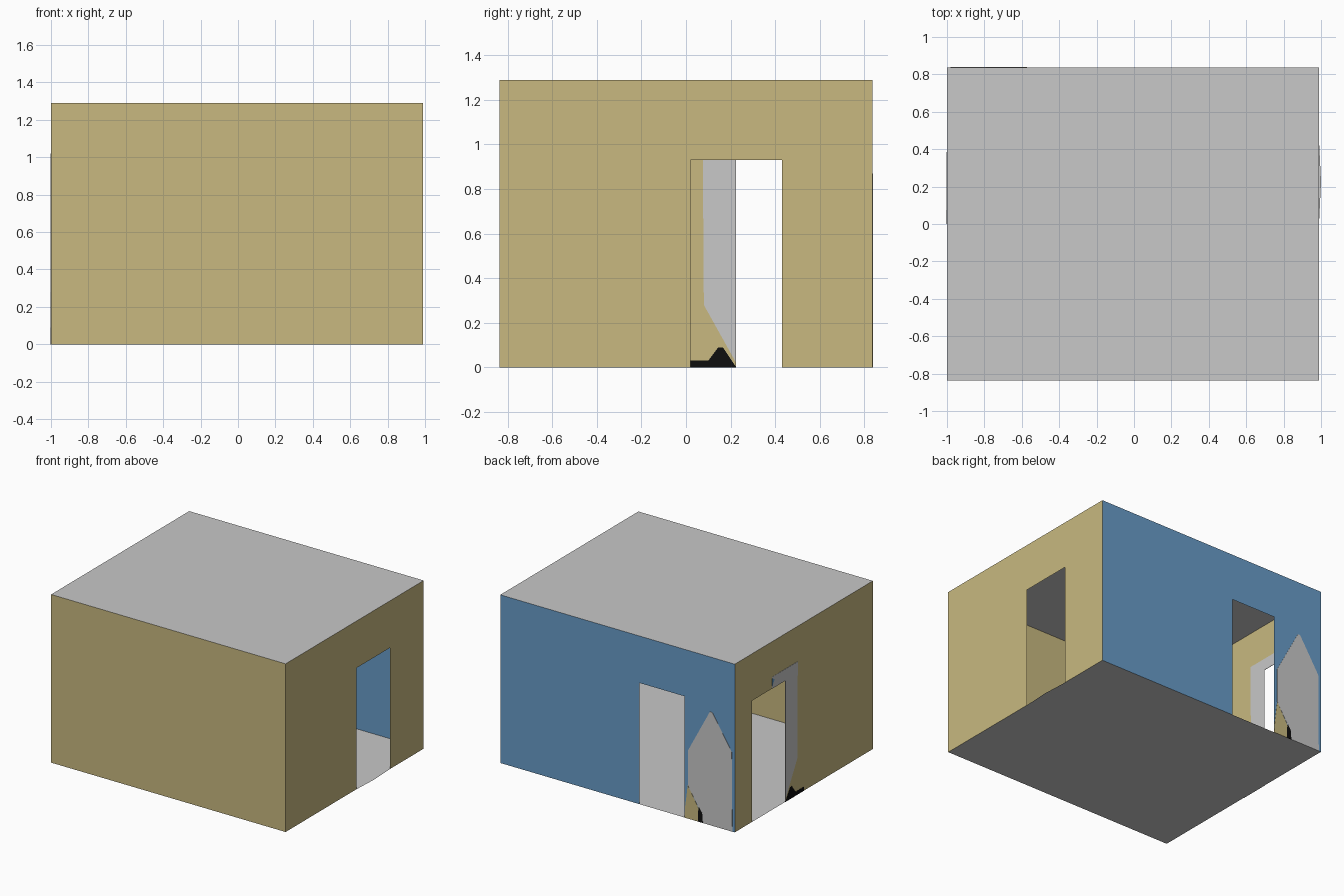
import bpy, bmesh

if "Cube" in bpy.data.objects:
    bpy.data.objects.remove(bpy.data.objects["Cube"])

def material(name, srgb):
    m = bpy.data.materials.new(name)
    lin = [((c / 255 + 0.055) / 1.055) ** 2.4 if c > 10 else c / 255 / 12.92 for c in srgb]
    m.diffuse_color = (*lin, 1)
    m.use_nodes = True
    m.node_tree.nodes["Principled BSDF"].inputs["Base Color"].default_value = m.diffuse_color
    return m

OLIVE = material("tan wall", (200, 185, 128))
BLUE = material("blue wall", (104, 156, 200))
GREY = material("light grey", (200, 200, 200))
BLACK = material("black", (14, 14, 14))

X0, X1, Y, H, DOOR = -1.0, 0.99, 0.837, 1.29, 0.93

def panel(name, axis, pos, outline, mat, thick=0.0):
    """Flat outline placed across an axis; a thickness makes it a thin plate."""
    place = {"x": lambda a, b, p: (p, a, b),
             "y": lambda a, b, p: (a, p, b),
             "z": lambda a, b, p: (a, b, p)}[axis]
    bm = bmesh.new()
    face = bm.faces.new([bm.verts.new(place(a, b, pos - thick / 2)) for a, b in outline])
    if thick:
        ext = bmesh.ops.extrude_face_region(bm, geom=[face], use_keep_orig=True)
        verts = [g for g in ext["geom"] if isinstance(g, bmesh.types.BMVert)]
        bmesh.ops.translate(bm, verts=verts, vec=place(0, 0, thick))
        bmesh.ops.recalc_face_normals(bm, faces=bm.faces)
    else:
        # face outwards from the room centre
        face.normal_update()
        centre = face.calc_center_median()
        centre.z -= H / 2
        if face.normal.dot(centre) < 0:
            face.normal_flip()
    me = bpy.data.meshes.new(name)
    bm.to_mesh(me)
    bm.free()
    me.materials.append(mat)
    ob = bpy.data.objects.new(name, me)
    bpy.context.collection.objects.link(ob)

def wall(a, b, door=None):
    """Wall outline, optionally with a doorway reaching the floor."""
    gap = [(door[0], 0), (door[0], DOOR), (door[1], DOOR), (door[1], 0)] if door else []
    return [(a, 0)] + gap + [(b, 0), (b, H), (a, H)]

# Walls: plain front, doorways in the other three
panel("front_wall", "y", -Y, wall(X0, X1), OLIVE)
panel("right_wall", "x", X1, wall(-Y, Y, (0.02, 0.43)), OLIVE)
panel("left_wall", "x", X0, wall(-Y, Y, (0.225, 0.63)), OLIVE)
panel("back_wall", "y", Y, wall(X0, X1, (-0.573, -0.193)), BLUE)

# Ceiling, and floor with a slightly bulging threshold at the right door
panel("ceiling", "z", H, [(X0, -Y), (X1, -Y), (X1, Y), (X0, Y)], GREY)
panel("floor", "z", 0, [(X0, -Y), (X1, -Y), (X1, 0.02), (1.0, 0.225), (X1, 0.43),
                        (X1, Y), (X0, Y)], GREY)

# Painted patches beside the left doorway
T = 0.003
panel("left_grey_patch", "x", X0, [(0.225, 0.02), (0.08, 0.28), (0.075, 1.02), (0.385, 1.02),
                                   (0.385, DOOR), (0.225, DOOR)], GREY, T)
panel("left_black_patch", "x", X0, [(0.0, 0), (0.225, 0), (0.165, 0.09), (0.145, 0.09),
                                    (0.1, 0.03), (0.0, 0.03)], BLACK, T * 1.2)
panel("left_blue_patch", "x", X0, [(0.385, 0.95), (0.385, 1.01), (0.355, 0.99)], BLUE, T * 1.2)

# Painted patches beside the back doorway
panel("back_grey_patch", "y", Y, [(-0.73, 0), (-0.98, 0), (-0.975, 0.61), (-0.88, 0.76),
                                  (-0.81, 0.87), (-0.79, 0.87), (-0.602, 0.52),
                                  (-0.602, 0.256), (-0.7, 0.1)], GREY, T)
panel("back_tan_patch", "y", Y, [(-0.573, 0), (-0.58, 0.09), (-0.602, 0.256),
                                 (-0.695, 0.1), (-0.7, 0)], OLIVE, T)
panel("back_black_patch", "y", Y, [(-0.69, 0), (-0.73, 0), (-0.725, 0.07), (-0.7, 0.11),
                                   (-0.69, 0.08)], BLACK, T * 1.2)
